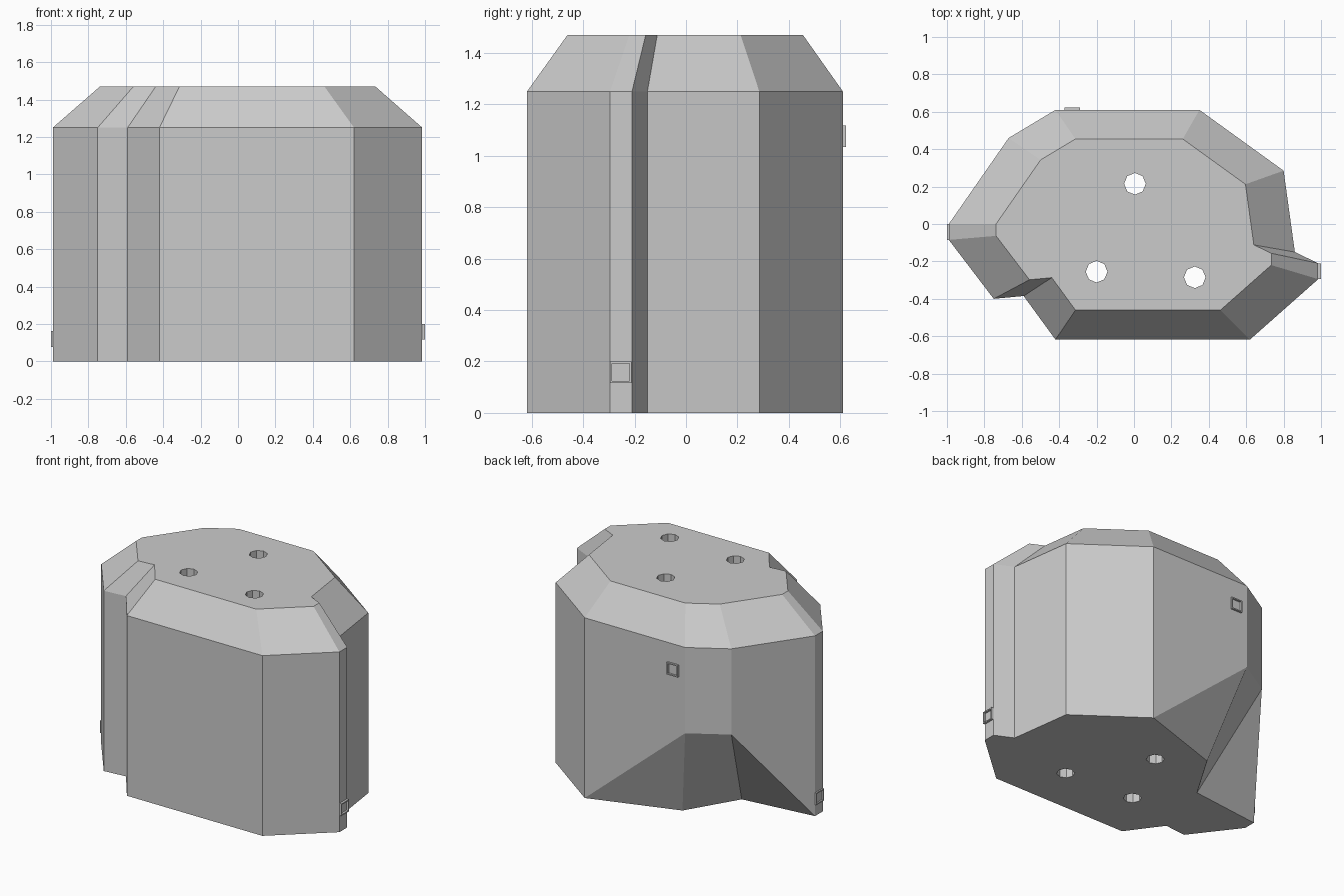
import bpy, bmesh, math
from mathutils import Vector

if "Cube" in bpy.data.objects:
    bpy.data.objects.remove(bpy.data.objects["Cube"])

# Plan outline of the body (walked round from the left tip)
OUTLINE = [(-0.99, 0), (-0.67, 0.46), (-0.42, 0.61), (0.35, 0.61), (0.80, 0.285),
           (0.86, -0.15), (0.985, -0.21), (0.985, -0.295), (0.62, -0.618),
           (-0.42, -0.618), (-0.59, -0.385), (-0.75, -0.40), (-0.99, -0.085)]
RIM_Z, TOP_Z, TAPER, CUT_Z = 1.25, 1.47, 0.745, 0.655
# Corners whose foot is pulled inwards by the undercut at the back left
UNDERCUT = {1: (-0.47, 0.06), 2: (-0.26, 0.41)}


def finish(bm, name):
    bmesh.ops.recalc_face_normals(bm, faces=bm.faces)
    mesh = bpy.data.meshes.new(name)
    bm.to_mesh(mesh)
    bm.free()
    obj = bpy.data.objects.new(name, mesh)
    bpy.context.collection.objects.link(obj)
    return obj


def make_body():
    bm = bmesh.new()
    n = len(OUTLINE)
    foot = [bm.verts.new((*UNDERCUT.get(i, p), 0)) for i, p in enumerate(OUTLINE)]
    rim = [bm.verts.new((*p, RIM_Z)) for p in OUTLINE]
    top = [bm.verts.new((p[0] * TAPER, p[1] * TAPER, TOP_Z)) for p in OUTLINE]
    # Lower end of each vertical wall edge
    wall = [bm.verts.new((*p, CUT_Z)) if i in UNDERCUT else foot[i]
            for i, p in enumerate(OUTLINE)]
    for i in range(n):
        j = (i + 1) % n
        bm.faces.new((wall[i], wall[j], rim[j], rim[i]))
        bm.faces.new((rim[i], rim[j], top[j], top[i]))
        under = list(dict.fromkeys((foot[i], foot[j], wall[j], wall[i])))
        if len(under) > 2:
            bm.faces.new(under)
    bm.faces.new(top)
    bm.faces.new(foot[::-1])
    return finish(bm, "body")


def drill(body, x, y):
    bpy.ops.mesh.primitive_cylinder_add(vertices=8, radius=0.058, depth=3,
                                        location=(x, y, 0.7))
    cutter = bpy.context.object
    cutter.name = "hole_cutter"
    cutter.hide_render = True
    mod = body.modifiers.new("hole", 'BOOLEAN')
    mod.operation, mod.solver, mod.object = 'DIFFERENCE', 'EXACT', cutter
    bpy.context.view_layer.objects.active = body
    bpy.ops.object.modifier_apply(modifier=mod.name)
    bpy.data.objects.remove(cutter)


def socket(name, centre, out, width=0.084, height=0.084, lip=0.008, depth=0.015):
    """Small square frame standing proud of a wall, facing direction out."""
    out, up = Vector(out), Vector((0, 0, 1))
    side = up.cross(out)
    bm = bmesh.new()
    rings = []
    for inset, d in ((0, -0.005), (0, depth), (lip, depth), (lip, -0.005)):
        w, h = width / 2 - inset, height / 2 - inset
        rings.append([bm.verts.new(Vector(centre) + side * w * a + up * h * b + out * d)
                      for a, b in ((-1, -1), (1, -1), (1, 1), (-1, 1))])
    for k in range(4):
        r, s = rings[k], rings[(k + 1) % 4]
        for i in range(4):
            j = (i + 1) % 4
            bm.faces.new((r[i], r[j], s[j], s[i]))
    return finish(bm, name)


# Body with three through holes
body = make_body()
for x, y in ((0.005, 0.215), (-0.2, -0.255), (0.325, -0.285)):
    drill(body, x, y)

# Small square sockets on the left, right and back walls
socket("left_socket", (-0.985, -0.043, 0.12), (-1, 0, 0))
socket("right_socket", (0.985, -0.253, 0.158), (1, 0, 0))
socket("back_socket", (-0.33, 0.608, 1.075), (0, 1, 0))
